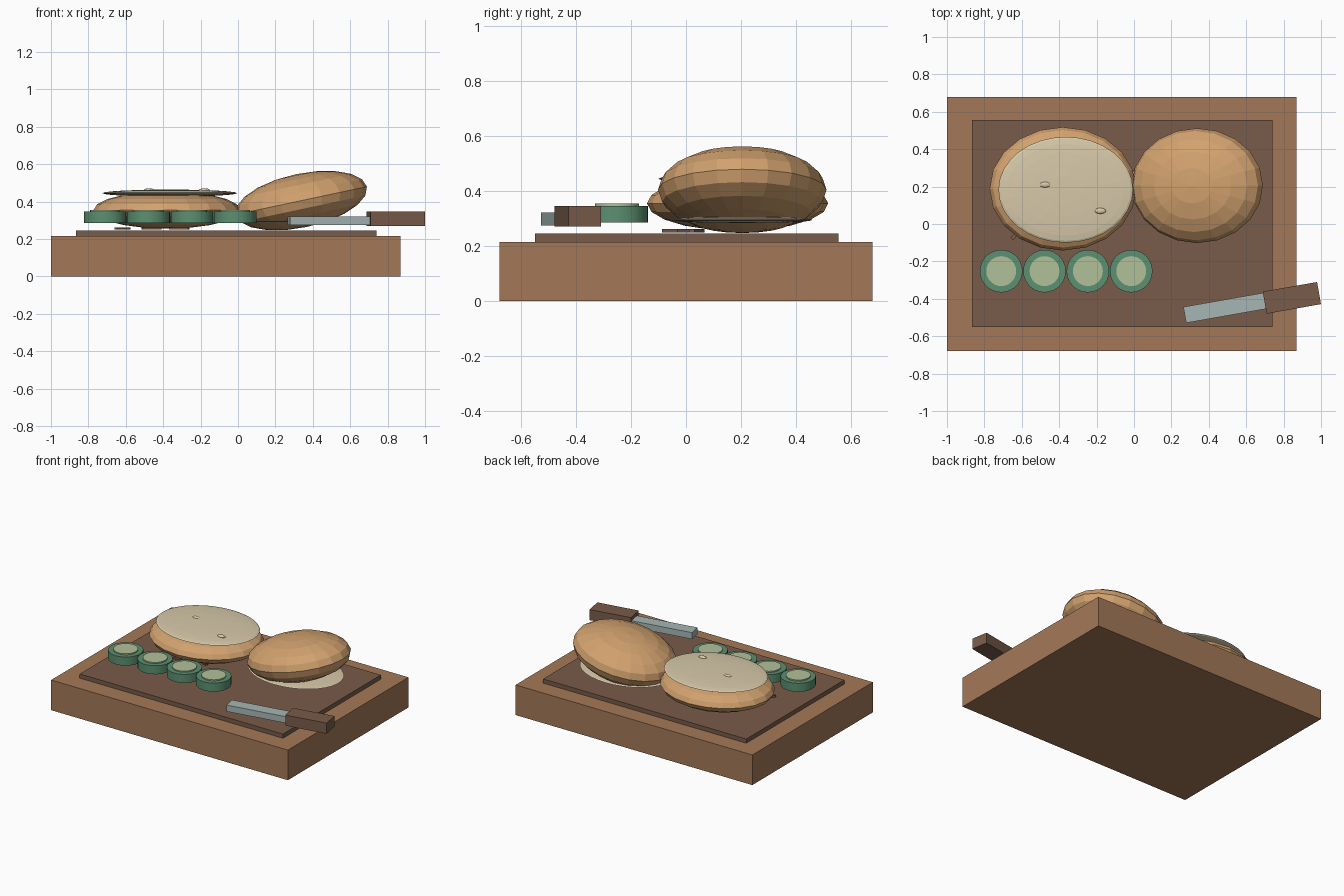
import bpy
from math import radians

if "Cube" in bpy.data.objects:
    bpy.data.objects.remove(bpy.data.objects["Cube"])


def material(name, r, g, b):
    # colours are given as 0-255 screen values
    m = bpy.data.materials.new(name)
    m.diffuse_color = [(c / 255) ** 2.2 for c in (r, g, b)] + [1]
    m.use_nodes = True
    m.node_tree.nodes["Principled BSDF"].inputs["Base Color"].default_value = m.diffuse_color
    return m


WOOD = material("wood", 162, 120, 88)
DARK = material("dark_wood", 120, 92, 75)
CRUST = material("crust", 208, 160, 110)
CREAM = material("cream", 214, 200, 168)
RIND = material("rind", 92, 142, 112)
FLESH = material("flesh", 176, 192, 152)
STEEL = material("steel", 164, 180, 178)


def finish(name, mat, smooth=False):
    o = bpy.context.object
    o.name = name
    o.data.materials.append(mat)
    if smooth:
        bpy.ops.object.shade_smooth_by_angle()
    return o


def box(name, loc, size, mat, turn=0):
    bpy.ops.mesh.primitive_cube_add(size=1, location=loc, rotation=(0, 0, radians(turn)))
    bpy.context.object.scale = size
    return finish(name, mat)


def ellipsoid(name, loc, radii, mat, segments=20, rings=10, tilt=0):
    bpy.ops.mesh.primitive_uv_sphere_add(segments=segments, ring_count=rings, radius=1,
                                         location=loc, rotation=(0, radians(tilt), 0))
    bpy.context.object.scale = radii
    return finish(name, mat)


def disc(name, loc, radius, depth, mat):
    bpy.ops.mesh.primitive_cylinder_add(vertices=28, radius=radius, depth=depth, location=loc)
    return finish(name, mat, True)


# Chopping board with raised dark panel
box("board", (-0.065, 0, 0.1075), (1.87, 1.36, 0.215), WOOD)
box("board_panel", (-0.0625, 0.0025, 0.23), (1.605, 1.105, 0.03), DARK)

# Bun halves with their pale cut faces
ellipsoid("bun_bottom", (-0.38, 0.188, 0.355), (0.392, 0.33, 0.1), CRUST)
ellipsoid("bottom_cut_face", (-0.365, 0.183, 0.445), (0.36, 0.283, 0.019), CREAM, 32, 12)
ellipsoid("bun_top", (0.338, 0.205, 0.405), (0.359, 0.307, 0.144), CRUST, tilt=-12)
ellipsoid("top_cut_face", (0.315, 0.205, 0.295), (0.335, 0.255, 0.013), CREAM, 32, 12)

# Seeds on the cut face
for i, (x, y) in enumerate([(-0.475, 0.21), (-0.18, 0.07)]):
    ellipsoid(f"seed_{i}", (x, y, 0.46), (0.03, 0.016, 0.011), CREAM, 12, 8)

# Crumbs under the bottom bun
for i, (x, y, turn) in enumerate([(-0.618, -0.038, 50), (-0.462, 0.0, 25), (-0.315, 0.04, -20)]):
    box(f"crumb_{i}", (x, y, 0.256), (0.11, 0.02, 0.013), DARK, turn)

# Row of cucumber slices
for i in range(4):
    x = -0.71 + i * 0.2317
    disc(f"slice_rind_{i}", (x, -0.252, 0.3155), 0.114, 0.061, RIND)
    disc(f"slice_flesh_{i}", (x, -0.252, 0.333), 0.08, 0.042, FLESH)

# Knife
box("knife_blade", (0.488, -0.448, 0.298), (0.44, 0.087, 0.046), STEEL, 10)
box("knife_handle", (0.844, -0.395, 0.308), (0.295, 0.12, 0.076), DARK, 10)
